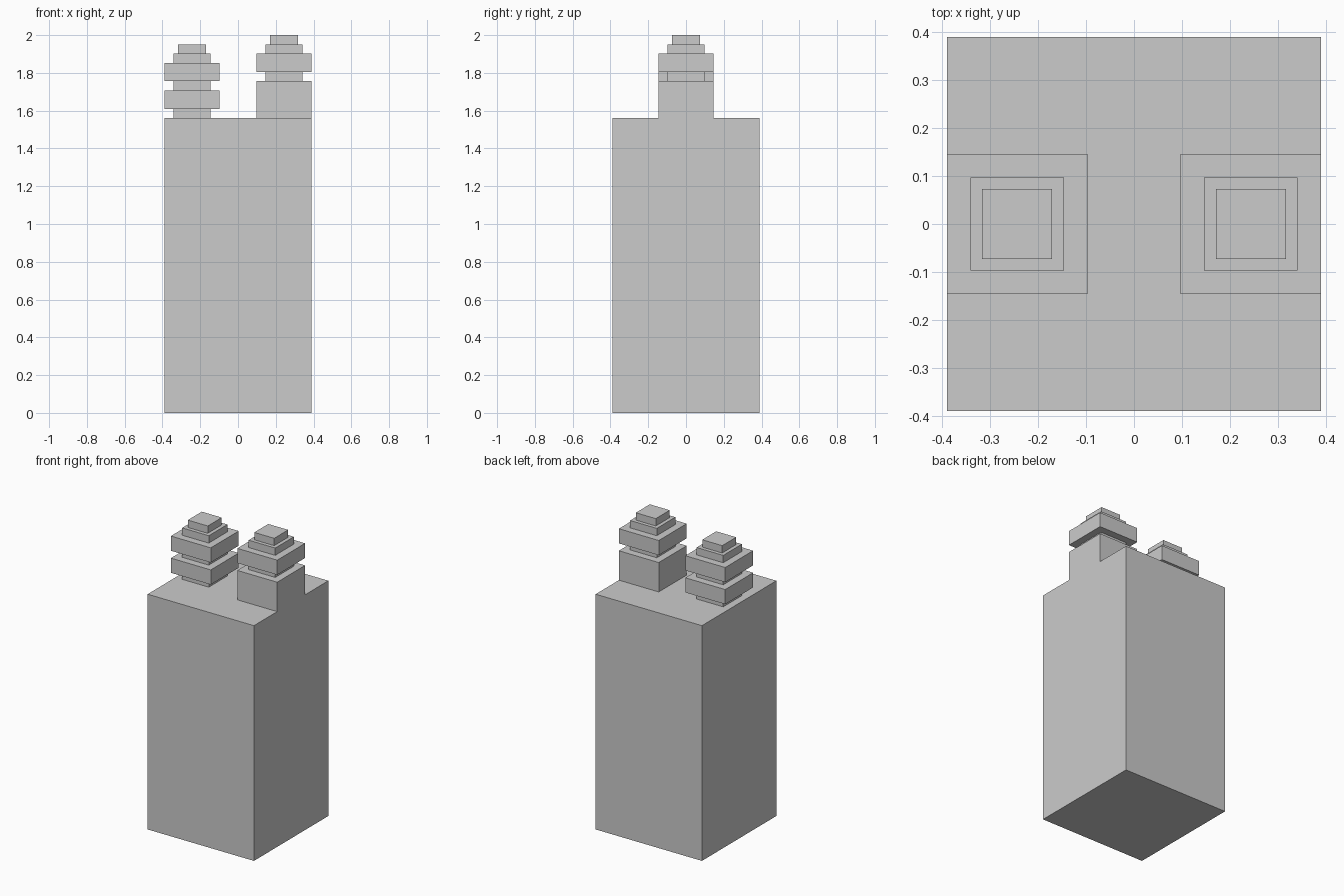
import bpy
import bmesh

if "Cube" in bpy.data.objects:
    bpy.data.objects.remove(bpy.data.objects["Cube"])

U = 2 / 41  # one grid unit of the blocky design


def stepped_stack(name, cx, z, tiers):
    """Square stepped solid; tiers are (half width, height) from the bottom up."""
    bm = bmesh.new()

    def ring(half, level):
        return [bm.verts.new(((cx + sx * half) * U, sy * half * U, level * U))
                for sx, sy in ((-1, -1), (1, -1), (1, 1), (-1, 1))]

    rings = []
    for half, height in tiers:
        rings += [ring(half, z), ring(half, z + height)]
        z += height
    for low, high in zip(rings, rings[1:]):
        for i in range(4):
            j = (i + 1) % 4
            bm.faces.new((low[i], low[j], high[j], high[i]))
    bm.faces.new(rings[0][::-1])
    bm.faces.new(rings[-1])
    mesh = bpy.data.meshes.new(name)
    bm.to_mesh(mesh)
    bm.free()
    obj = bpy.data.objects.new(name, mesh)
    bpy.context.collection.objects.link(obj)
    return obj


# Main chimney block
stepped_stack("chimney_body", 0, 0, [(8, 32)])

# Left pot: two collars on narrow necks, with a small cap
stepped_stack("left_pot", -5, 32,
              [(2, 1), (3, 2), (2, 1), (3, 2), (2, 1), (1.5, 1)])

# Right pot: tall base, one collar, with a small cap
stepped_stack("right_pot", 5, 32,
              [(3, 4), (2, 1), (3, 2), (2, 1), (1.5, 1)])
